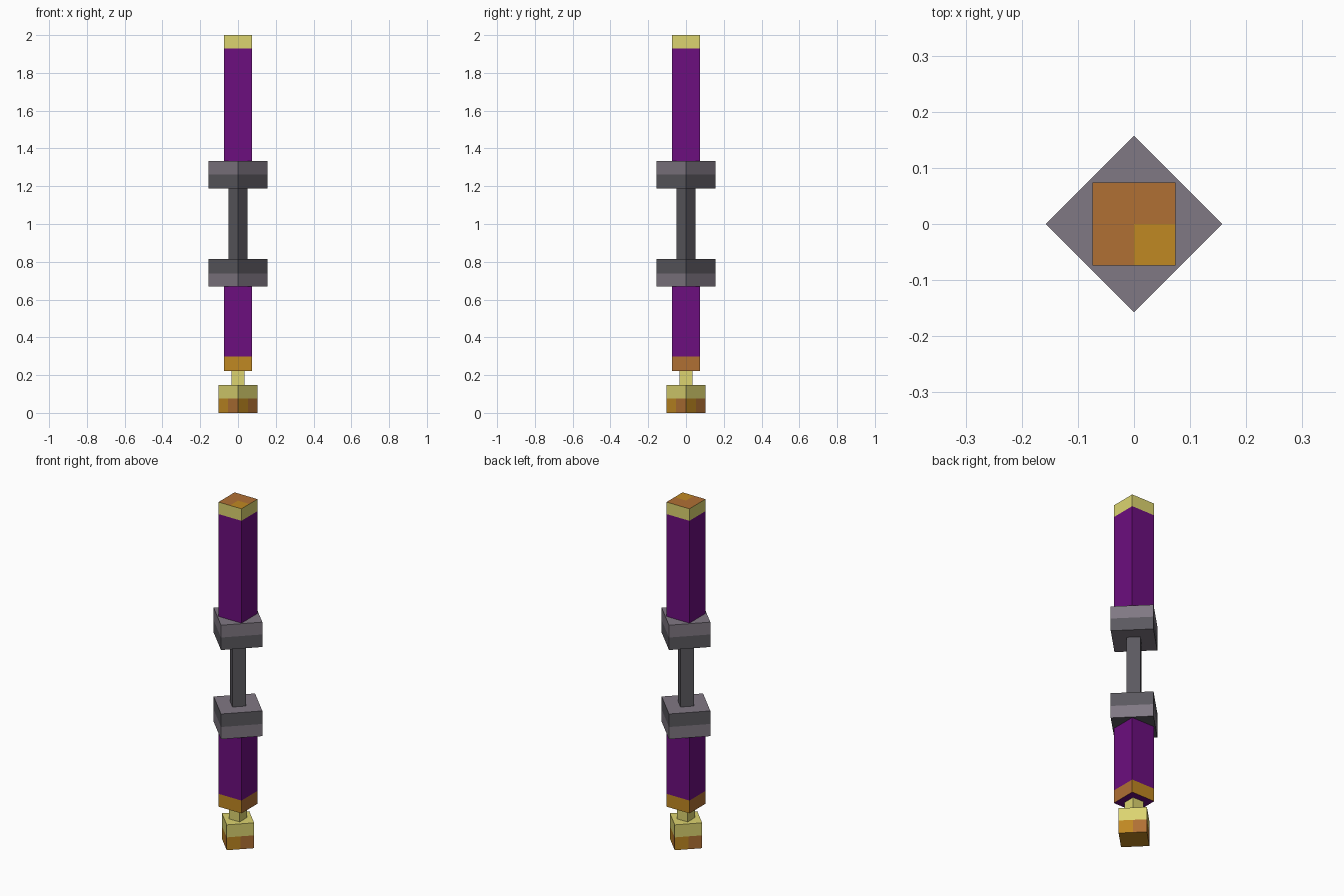
import bpy, bmesh, math

cube = bpy.data.objects.get("Cube")
if cube:
    bpy.data.objects.remove(cube, do_unlink=True)


def srgb(h):
    c = [int(h[i:i + 2], 16) / 255 for i in (0, 2, 4)]
    return [v / 12.92 if v <= 0.04045 else ((v + 0.055) / 1.055) ** 2.4 for v in c] + [1.0]


PURPLE, PALE, GOLD, BROWN, LIGHT, DARK = range(6)
MATS = []
for name, code in (("purple", "6C0E7E"), ("pale yellow", "DCD470"), ("gold", "C08822"),
                   ("copper brown", "B07034"), ("light grey", "807883"), ("dark grey", "5B595F")):
    m = bpy.data.materials.new(name)
    m.use_nodes = True
    m.diffuse_color = srgb(code)
    m.node_tree.nodes["Principled BSDF"].inputs["Base Color"].default_value = srgb(code)
    MATS.append(m)


def square_bar(name, half_diag, levels, colours, turned=False, bottom=None, top=None,
               halves=False):
    """Square bar cut at the given heights; colours[i] is a material or a rule of the side index.
    halves=True splits every side down the middle and the caps into quadrants."""
    bm = bmesh.new()
    start = 0 if turned else math.pi / 4
    corners = [(half_diag * math.cos(start + k * math.pi / 2),
                half_diag * math.sin(start + k * math.pi / 2)) for k in range(4)]
    outline = []
    for k, (x, y) in enumerate(corners):
        outline.append((x, y))
        if halves:
            nx, ny = corners[(k + 1) % 4]
            outline.append(((x + nx) / 2, (y + ny) / 2))
    n = len(outline)
    rings = [[bm.verts.new((x, y, z)) for x, y in outline] for z in levels]

    def paint(face, rule, i):
        face.material_index = rule(i) if callable(rule) else rule

    # Sides, one band per pair of levels
    for a, b, rule in zip(rings, rings[1:], colours):
        for i in range(n):
            j = (i + 1) % n
            paint(bm.faces.new((a[i], a[j], b[j], b[i])), rule, i)
    # End caps
    for ring, z, rule, flip in ((rings[0], levels[0], bottom, True),
                                (rings[-1], levels[-1], top, False)):
        if halves:
            centre = bm.verts.new((0, 0, z))
            loops = [(centre, ring[2 * k - 1], ring[2 * k], ring[2 * k + 1]) for k in range(4)]
        else:
            loops = [ring]
        for k, loop in enumerate(loops):
            paint(bm.faces.new(loop[::-1] if flip else loop), rule, k)
    mesh = bpy.data.meshes.new(name)
    for m in MATS:
        mesh.materials.append(m)
    bm.to_mesh(mesh)
    bm.free()
    obj = bpy.data.objects.new(name, mesh)
    bpy.context.collection.objects.link(obj)
    return obj


R2 = math.sqrt(2)

# Pommel: gold and copper halves on every lower side
square_bar("pommel", 0.104, (0, 0.075, 0.148),
           (lambda i: GOLD if i % 2 == 0 else BROWN, PALE),
           turned=True, bottom=GOLD, top=PALE, halves=True)
square_bar("pommel_neck", 0.035 * R2, (0.148, 0.223), (PALE,), bottom=PALE, top=PALE)

# Lower shaft with a metal band that is gold front and back, copper on the sides
square_bar("lower_shaft", 0.074 * R2, (0.223, 0.298, 0.668),
           (lambda i: GOLD if i % 2 == 0 else BROWN, PURPLE), bottom=PURPLE, top=PURPLE)

# Guards and the grip between them, turned by 45 degrees
square_bar("lower_guard", 0.157, (0.668, 0.739, 0.815), (LIGHT, DARK),
           turned=True, bottom=DARK, top=LIGHT)
square_bar("grip", 0.051, (0.815, 1.188), (DARK,), turned=True, bottom=DARK, top=DARK)
square_bar("upper_guard", 0.157, (1.188, 1.261, 1.333), (DARK, LIGHT),
           turned=True, bottom=LIGHT, top=LIGHT)

# Upper shaft with a pale tip; one quadrant of its top is gold
square_bar("upper_shaft", 0.074 * R2, (1.333, 1.93, 2.0), (PURPLE, PALE),
           bottom=PURPLE, top=lambda k: GOLD if k == 3 else BROWN, halves=True)
